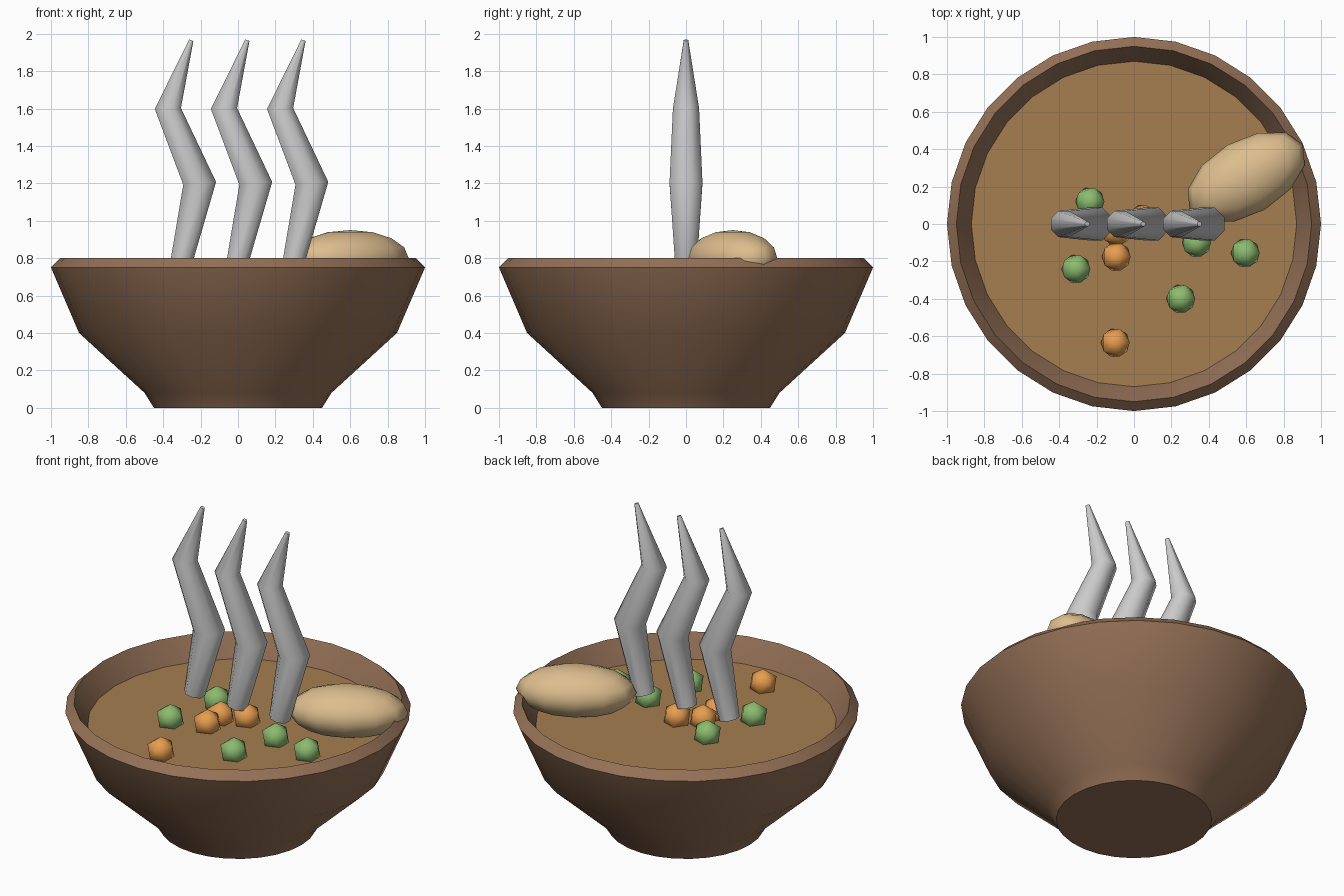
import bpy, bmesh, math
from mathutils import Vector, Matrix

if "Cube" in bpy.data.objects:
    bpy.data.objects.remove(bpy.data.objects["Cube"])


def material(name, rgb):
    m = bpy.data.materials.new(name)
    m.diffuse_color = (*rgb, 1)
    m.use_nodes = True
    m.node_tree.nodes["Principled BSDF"].inputs["Base Color"].default_value = m.diffuse_color
    return m


def finish(name, bm, mat=None, angle=35):
    bmesh.ops.recalc_face_normals(bm, faces=bm.faces[:])
    me = bpy.data.meshes.new(name)
    bm.to_mesh(me)
    bm.free()
    ob = bpy.data.objects.new(name, me)
    bpy.context.collection.objects.link(ob)
    if mat:
        me.materials.append(mat)
    bpy.ops.object.select_all(action='DESELECT')
    ob.select_set(True)
    bpy.context.view_layer.objects.active = ob
    bpy.ops.object.shade_smooth_by_angle(angle=math.radians(angle))
    return ob


def loft(bm, rings):
    """Join rings of points into a tube with capped ends."""
    rows = [[bm.verts.new(p) for p in ring] for ring in rings]
    n = len(rows[0])
    for a, b in zip(rows, rows[1:]):
        for i in range(n):
            j = (i + 1) % n
            bm.faces.new((a[i], a[j], b[j], b[i]))
    bm.faces.new(rows[0][::-1])
    bm.faces.new(rows[-1])


def circle(r, n, offset=0.0):
    return [Vector((r * math.cos(offset + math.tau * i / n),
                    r * math.sin(offset + math.tau * i / n), 0)) for i in range(n)]


clay = material("clay", (0.30, 0.165, 0.095))
broth = material("broth", (0.38, 0.21, 0.08))
crust = material("crust", (0.72, 0.51, 0.27))
green = material("green", (0.26, 0.50, 0.16))
orange = material("orange", (0.80, 0.34, 0.08))

# Bowl: outer wall, chamfered rim, inner wall
profile = [(0.45, 0), (0.50, 0.08), (0.85, 0.40), (1.0, 0.75), (0.95, 0.80),
           (0.87, 0.66), (0.76, 0.42), (0.42, 0.12)]
bm = bmesh.new()
loft(bm, [[p + Vector((0, 0, z)) for p in circle(r, 28)] for r, z in profile])
finish("bowl", bm, clay)

# Soup surface
bm = bmesh.new()
loft(bm, [[p + Vector((0, 0, z)) for p in circle(r, 28)]
          for r, z in [(0.855, 0.63), (0.872, 0.66)]])
finish("soup", bm, broth)

# Bread roll resting on the rim
bm = bmesh.new()
bmesh.ops.create_uvsphere(
    bm, u_segments=12, v_segments=8, radius=1,
    matrix=Matrix.Translation((0.6, 0.25, 0.8))
    @ Matrix.Rotation(math.radians(30), 4, 'Z')
    @ Matrix.Diagonal((0.35, 0.2, 0.15, 1)))
finish("bread", bm, crust, 60)

# Floating vegetables
veg = {
    "pea": (green, [(-0.235, 0.12), (-0.31, -0.24), (0.335, -0.10),
                    (0.595, -0.155), (0.25, -0.40)]),
    "carrot": (orange, [(-0.10, -0.635), (-0.095, -0.175), (-0.095, -0.04), (0.045, 0.025)]),
}
for name, (mat, spots) in veg.items():
    for i, (x, y) in enumerate(spots):
        bm = bmesh.new()
        bmesh.ops.create_icosphere(bm, subdivisions=1, radius=0.086,
                                   matrix=Matrix.Translation((x, y, 0.70)))
        finish(f"{name}_{i + 1}", bm, mat, 60)

# Steam wisps: zigzag tapered tubes (x, z, radius)
path = [(-0.005, 0.77, 0.058), (0.095, 1.20, 0.088), (-0.075, 1.60, 0.070), (0.05, 1.965, 0.012)]
pts = [Vector((x, 0, z)) for x, z, _ in path]
for k, x0 in enumerate((-0.3, 0, 0.3)):
    rings = []
    for i, p in enumerate(pts):
        t = Vector()
        if i > 0:
            t += (p - pts[i - 1]).normalized()
        if i < len(pts) - 1:
            t += (pts[i + 1] - p).normalized()
        tilt = Matrix.Rotation(math.atan2(t.x, t.z), 3, 'Y')
        r = path[i][2] / math.cos(math.pi / 8)
        rings.append([tilt @ c + p + Vector((x0, 0, 0)) for c in circle(r, 8, math.pi / 8)])
    bm = bmesh.new()
    loft(bm, rings)
    finish(f"steam_{k + 1}", bm, None, 50)
